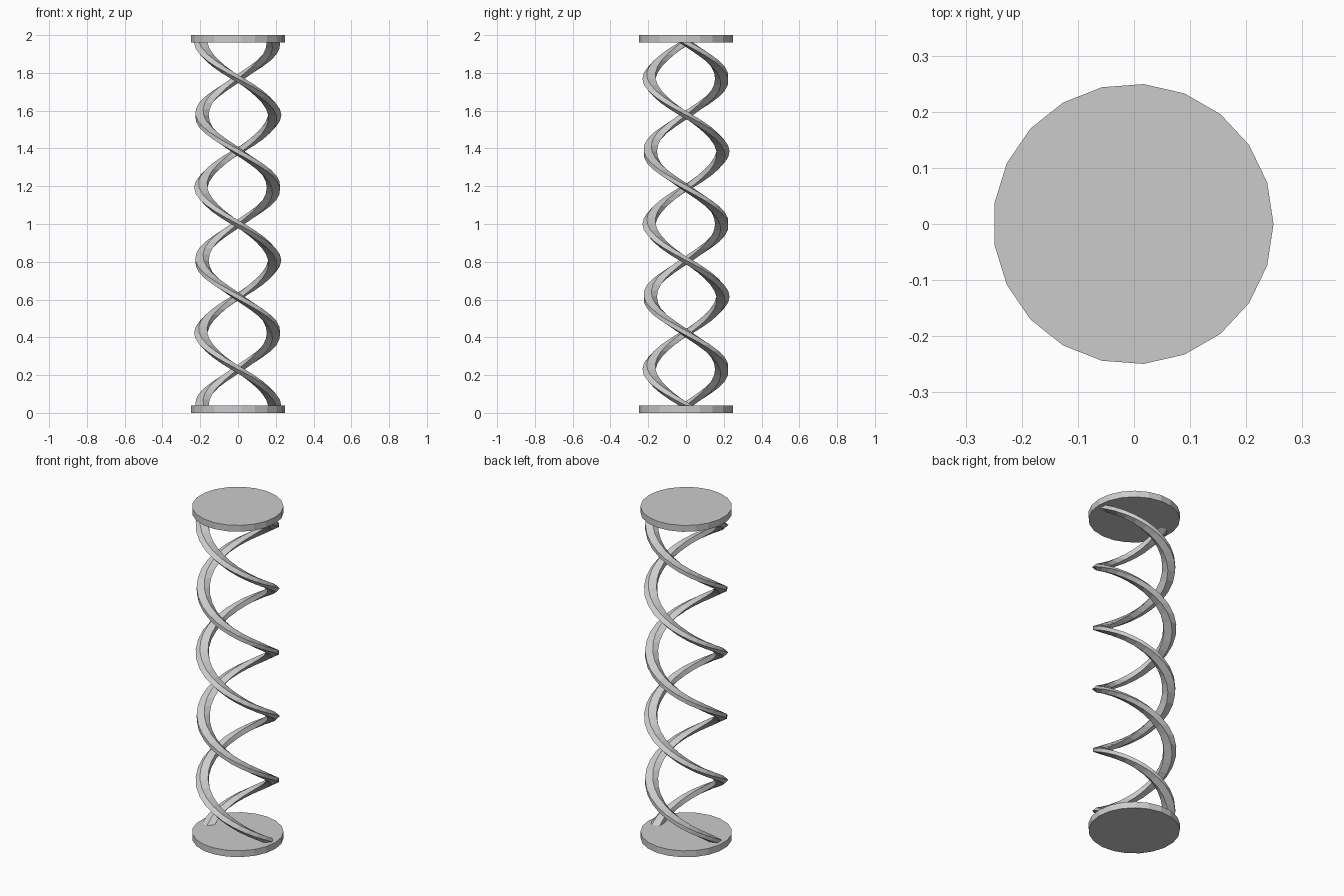
import bpy, bmesh
from math import pi, cos, sin

cube = bpy.data.objects.get("Cube")
if cube:
    bpy.data.objects.remove(cube, do_unlink=True)

UNIT = 2 / 52            # design unit: 50 tall helix between two 1 thick discs
DISC_R, STRAND_R, ORBIT = 6.5, 1.0, 5.0
HEIGHT, TURNS, SLICES = 50, 2.5, 60
SHIFT = -DISC_R * (1 - cos(pi / 21)) / 2   # centres the odd-sided disc

grey = bpy.data.materials.new("plain grey")
grey.diffuse_color = (0.6, 0.6, 0.6, 1)
grey.use_nodes = True
grey.node_tree.nodes["Principled BSDF"].inputs["Base Color"].default_value = (0.6, 0.6, 0.6, 1)


def ngon(sides, radius, cx=0):
    return [(cx + radius * cos(2 * pi * i / sides), radius * sin(2 * pi * i / sides))
            for i in range(sides)]


def twisted_prism(name, profile, z0, height, turns=0, slices=1):
    """Extrude a flat profile upward while turning it clockwise about the z axis."""
    bm = bmesh.new()
    rings = []
    for s in range(slices + 1):
        t = s / slices
        a = -2 * pi * turns * t
        rings.append([bm.verts.new(((x * cos(a) - y * sin(a) + SHIFT) * UNIT,
                                    (x * sin(a) + y * cos(a)) * UNIT,
                                    (z0 + height * t) * UNIT)) for x, y in profile])
    n = len(profile)
    for low, high in zip(rings, rings[1:]):
        for i in range(n):
            j = (i + 1) % n
            bm.faces.new((low[i], low[j], high[j], high[i]))
    bm.faces.new(rings[0][::-1])
    bm.faces.new(rings[-1])
    mesh = bpy.data.meshes.new(name)
    bm.to_mesh(mesh)
    bm.free()
    mesh.materials.append(grey)
    obj = bpy.data.objects.new(name, mesh)
    bpy.context.collection.objects.link(obj)
    return obj


# End discs
twisted_prism("bottom_disc", ngon(21, DISC_R), 0, 1)
twisted_prism("top_disc", ngon(21, DISC_R), HEIGHT + 1, 1)

# Two five-sided strands winding around each other
for name, side in (("left_strand", 1), ("right_strand", -1)):
    twisted_prism(name, ngon(5, STRAND_R, side * ORBIT), 1, HEIGHT, TURNS, SLICES)
